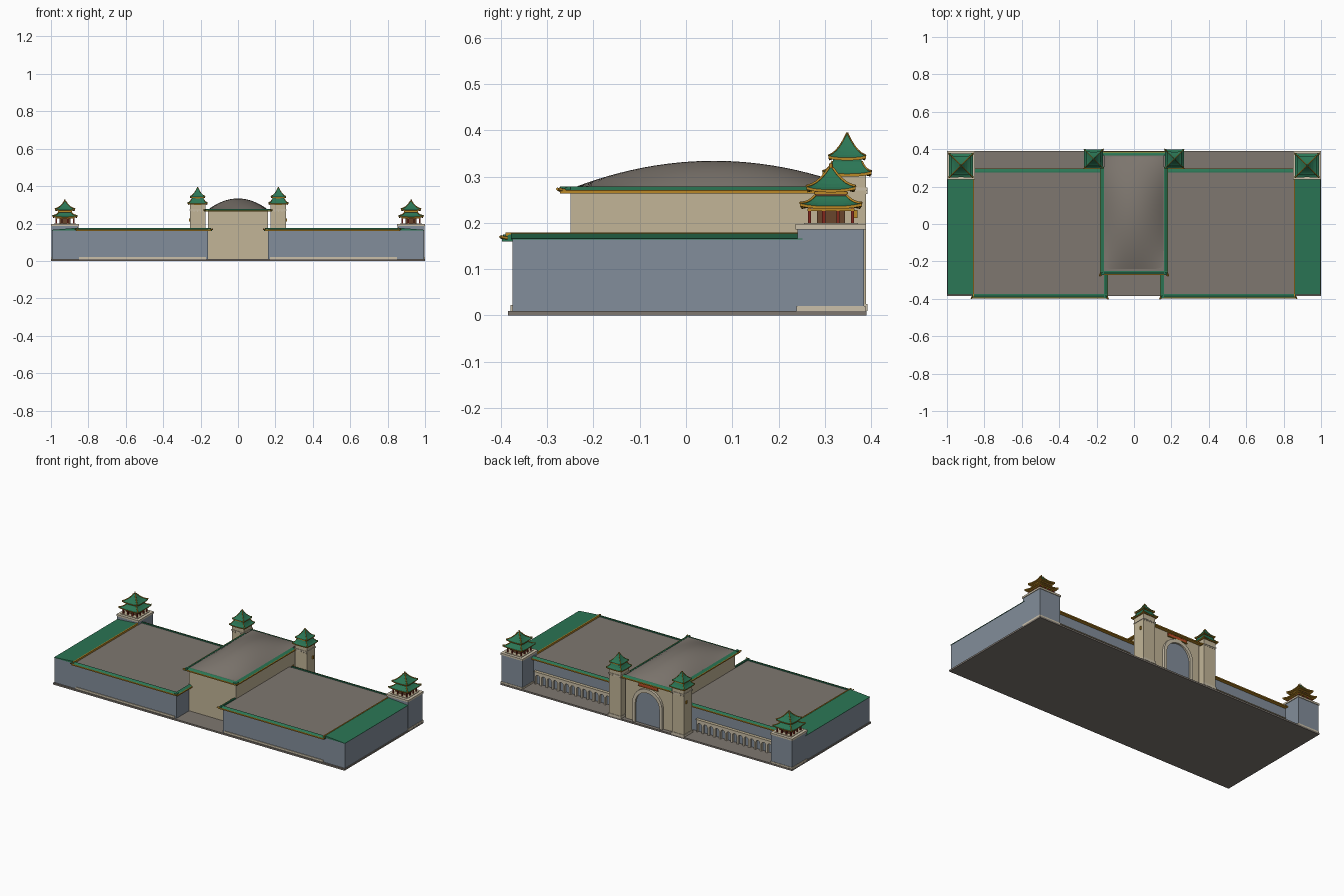
import bpy, bmesh, math
from mathutils import Vector

cube = bpy.data.objects.get("Cube")
if cube:
    bpy.data.objects.remove(cube, do_unlink=True)


def material(name, *rgb):
    m = bpy.data.materials.new(name)
    m.use_nodes = True
    m.diffuse_color = (*rgb, 1)
    m.node_tree.nodes["Principled BSDF"].inputs["Base Color"].default_value = (*rgb, 1)
    return m


GREY = material("roof grey", .21, .185, .16)
BLUE = material("wall blue grey", .225, .27, .325)
SAND = material("sand stone", .54, .46, .31)
PALE = material("pale stone", .6, .53, .4)
GREEN = material("tile green", .024, .18, .09)
GOLD = material("gold trim", .5, .25, .02)
RED = material("column red", .22, .02, .012)
BROWN = material("timber brown", .14, .06, .025)
SIGN = material("sign orange red", .5, .07, .02)


def mesh(name, verts, faces, mats, index=None):
    me = bpy.data.meshes.new(name)
    me.from_pydata([tuple(v) for v in verts], [], faces)
    for m in mats:
        me.materials.append(m)
    if index:
        for p, i in zip(me.polygons, index):
            p.material_index = i
    bm = bmesh.new()
    bm.from_mesh(me)
    bmesh.ops.recalc_face_normals(bm, faces=bm.faces)
    bm.to_mesh(me)
    bm.free()
    ob = bpy.data.objects.new(name, me)
    bpy.context.collection.objects.link(ob)
    return ob


def prism(name, profile, origin, u, sweep, mats, edge_mats=None):
    """Sweep a profile given in the plane of u and z along a vector."""
    o, u, s = Vector(origin), Vector(u), Vector(sweep)
    ring = [o + u * a + Vector((0, 0, b)) for a, b in profile]
    n = len(ring)
    faces = [(i, (i + 1) % n, (i + 1) % n + n, i + n) for i in range(n)]
    faces += [tuple(range(n)), tuple(range(n, 2 * n))]
    idx = edge_mats + [len(mats) - 1] * 2 if edge_mats else None
    return mesh(name, ring + [p + s for p in ring], faces, mats, idx)


def box(name, x0, x1, y0, y1, z0, z1, mat):
    return prism(name, [(x0, z0), (x1, z0), (x1, z1), (x0, z1)],
                 (0, y0, 0), (1, 0, 0), (0, y1 - y0, 0), [mat])


def block(name, cx, cy, half, z0, z1, mat):
    return box(name, cx - half, cx + half, cy - half, cy + half, z0, z1, mat)


def tube(name, pts, r, mat):
    cu = bpy.data.curves.new(name, "CURVE")
    cu.dimensions = "3D"
    cu.bevel_depth = r
    cu.bevel_resolution = 0
    cu.use_fill_caps = True
    sp = cu.splines.new("POLY")
    sp.points.add(len(pts) - 1)
    for p, co in zip(sp.points, pts):
        p.co = (*co, 1)
    cu.materials.append(mat)
    ob = bpy.data.objects.new(name, cu)
    bpy.context.collection.objects.link(ob)


def eave(name, p, q, out, z, w=.022, h=.015):
    """Tiled strip with a gold edge and upturned gold tips."""
    p, q, o = (Vector((*v, 0)) for v in (p, q, out))
    prof = [(0, 0), (w, 0), (w, .007), (w - .004, .008), (.006, h), (0, h)]
    prism(name, prof, p + Vector((0, 0, z)), o, q - p, [GOLD, GREEN], [0, 0, 0, 1, 1, 1])
    along = (q - p).normalized()
    for end, s in ((p, -1), (q, 1)):
        a = end + o * w * .5 + Vector((0, 0, z + .007))
        b = end + o * (w + .003) + along * s * .006 + Vector((0, 0, z + .01))
        tube(name + "_tip", [a, b], .0035, GOLD)


def arch(half, spring, n=12, flip=False):
    pts = [(half * math.cos(math.pi * i / n), spring + half * math.sin(math.pi * i / n))
           for i in range(n + 1)]
    pts = [(half, 0)] + pts + [(-half, 0)]
    return pts[::-1] if flip else pts


def hip_roof(name, cx, cy, z, h, half, top, lift, ridge=.003):
    """Concave square roof with raised corners, gold rim and gold hips."""
    rows, side = 5, 8
    verts, faces, idx, hips = [], [], [], [[] for _ in range(4)]
    n = side * 4

    def ring(r, zz, up, save=False):
        for k in range(n):
            s = 2 * (k % side) / side - 1
            x, y = [(s, -1), (1, s), (-s, 1), (-1, -s)][k // side]
            flare = 1 + .06 * up * abs(s) ** 3
            v = Vector((cx + x * r * flare, cy + y * r * flare, zz + lift * up * abs(s) ** 3))
            verts.append(v)
            if save and k % side == 0:
                hips[k // side].append(v + Vector((0, 0, ridge * .4)))

    ring(half * .6, z - .001, 0)
    ring(half, z - .006, 1)
    for j in range(rows + 1):
        t = j / rows
        ring(half + (top - half) * t, z + h * (.45 * t + .55 * t * t), (1 - t) ** 2, True)
    for j in range(rows + 2):
        for k in range(n):
            a, b = j * n + k, j * n + (k + 1) % n
            faces.append((a, b, b + n, a + n))
            idx.append(0 if j < 2 else 1)
    faces.append(tuple(range((rows + 2) * n, (rows + 3) * n)))
    idx.append(1)
    mesh(name, verts, faces, [GOLD, GREEN], idx)
    for hip in hips:
        tube(name + "_hip", hip, ridge, GOLD)


# Ground slab
box("base_slab", -1, 1, -.385, .39, 0, .01, GREY)

# Central hall with a gently vaulted roof
box("hall_walls", -.16, .16, -.25, .365, .01, .268, SAND)
N = 24
verts = [(.158 * (2 * i / N - 1), .06 + .303 * (2 * j / N - 1),
          .276 + .058 * (1 - (2 * i / N - 1) ** 2) * (1 - (2 * j / N - 1) ** 2))
         for j in range(N + 1) for i in range(N + 1)]
faces = [(a, a + 1, a + N + 2, a + N + 1) for j in range(N) for a in range(j * (N + 1), j * (N + 1) + N)]
vault = mesh("hall_vault", verts, faces, [GREY])
for poly in vault.data.polygons:
    poly.use_smooth = True
box("hall_roof_bed", -.16, .16, -.25, .365, .266, .2765, GREY)
eave("hall_front_eave", (-.178, -.25), (.178, -.25), (0, -1), .263)
eave("hall_back_eave", (-.17, .365), (.17, .365), (0, 1), .263)

# Gate arch on the back of the hall
outer, inner = arch(.102, .122), arch(.083, .118, flip=True)
prism("gate_arch_frame", outer + inner, (0, .364, .01), (1, 0, 0), (0, .016, 0), [PALE])
prism("gate_panel", arch(.084, .118), (0, .364, .01), (1, 0, 0), (0, .005, 0), [BLUE])
box("gate_sign", -.065, .065, .365, .373, .238, .257, SIGN)
for z in (.238, .257):
    box("gate_sign_trim", -.068, .068, .365, .375, z - .0015, z + .0015, GOLD)

for s in (-1, 1):
    def sbox(name, x0, x1, *rest):
        box(name, min(s * x0, s * x1), max(s * x0, s * x1), *rest)

    eave("hall_side_eave", (s * .16, -.272), (s * .16, .305), (s, 0), .263)

    # Wing with flat roof
    sbox("wing_walls", .16, .865, -.375, .275, .01, .163, BLUE)
    sbox("wing_roof", .16, .865, -.375, .275, .163, .168, GREY)
    sbox("wing_plinth", .17, .85, -.379, -.375, .01, .022, PALE)
    eave("wing_front_eave", (s * .145, -.375), (s * .865, -.375), (0, -1), .16)
    eave("wing_back_eave", (s * .175, .275), (s * .86, .275), (0, 1), .16)
    eave("wing_inner_eave", (s * .16, -.395), (s * .16, -.25), (-s, 0), .16)

    # End block with sloping tiled roof
    prism("end_block", [(.865, .01), (.995, .01), (.995, .164), (.865, .164)],
          (0, -.375, 0), (s, 0, 0), (0, .63, 0), [BLUE])
    prism("end_roof", [(.862, .164), (.998, .164), (.998, .166), (.862, .177)],
          (0, -.378, 0), (s, 0, 0), (0, .63, 0), [GREEN])
    sbox("end_roof_trim", .855, .862, -.39, .26, .164, .179, GOLD)

    # Blind arcade at the foot of the back wall
    cell, post, top = .04, .006, .075
    opening = [(cell / 2 + a, b) for a, b in arch(cell / 2 - post, .045, 8)]
    unit = [(0, 0), (0, top), (cell, top), (cell, 0)] + opening
    arcade = prism("back_arcade", unit, (.275 if s > 0 else -.835, .274, .01),
                   (1, 0, 0), (0, .016, 0), [PALE])
    mod = arcade.modifiers.new("repeat", "ARRAY")
    mod.count = 14
    sbox("arcade_coping", .27, .84, .274, .294, .085, .09, SAND)

    # Corner bastion
    cx, cy = s * .925, .313
    block("bastion_plinth", cx, cy, .0745, .01, .02, PALE)
    block("bastion_walls", cx, cy, .072, .02, .187, BLUE)
    block("bastion_cap", cx, cy, .076, .186, .197, PALE)

    # Two-tier pavilion on the bastion
    block("pavilion_step", cx, cy, .058, .197, .2, SAND)
    block("pavilion_core", cx, cy, .03, .2, .237, BROWN)
    for i in range(4):
        for j in range(4):
            if i in (0, 3) or j in (0, 3):
                block("pavilion_column", cx + (i - 1.5) * .031, cy + (j - 1.5) * .031,
                      .0035, .199, .232, RED)
    block("pavilion_beam", cx, cy, .051, .226, .231, GOLD)
    hip_roof("pavilion_lower_roof", cx, cy, .236, .022, .063, .034, .006)
    block("pavilion_upper_core", cx, cy, .034, .25, .268, BROWN)
    block("pavilion_upper_beam", cx, cy, .037, .262, .267, GOLD)
    hip_roof("pavilion_upper_roof", cx, cy, .272, .046, .05, .004, .006)
    tube("pavilion_finial", [(cx, cy, .315), (cx, cy, .328)], .004, GOLD)

    # Gate tower
    gx, gy = s * .216, .348
    block("gate_tower_body", gx, gy, .041, .01, .302, SAND)
    block("gate_tower_plinth", gx, gy, .044, .01, .025, PALE)
    block("gate_tower_cornice", gx, gy, .044, .27, .276, PALE)
    for k in range(5):
        block("gate_tower_dentil", gx + (k - 2) * .018, gy, .0025, .262, .27, PALE).scale.y = 1
        sbox("gate_tower_bracket", .214 + (k - 2) * .018, .219 + (k - 2) * .018,
             gy - .044, gy + .044, .262, .27, PALE)
    sbox("gate_tower_lamp", .257, .263, .36, .37, .21, .228, GOLD)
    hip_roof("gate_tower_lower_roof", gx, gy, .306, .026, .05, .032, .005, .0022)
    block("gate_tower_neck", gx, gy, .031, .328, .34, GREEN)
    hip_roof("gate_tower_upper_roof", gx, gy, .341, .05, .038, .002, .004, .0018)
    tube("gate_tower_finial", [(gx, gy, .388), (gx, gy, .395)], .0025, GOLD)
